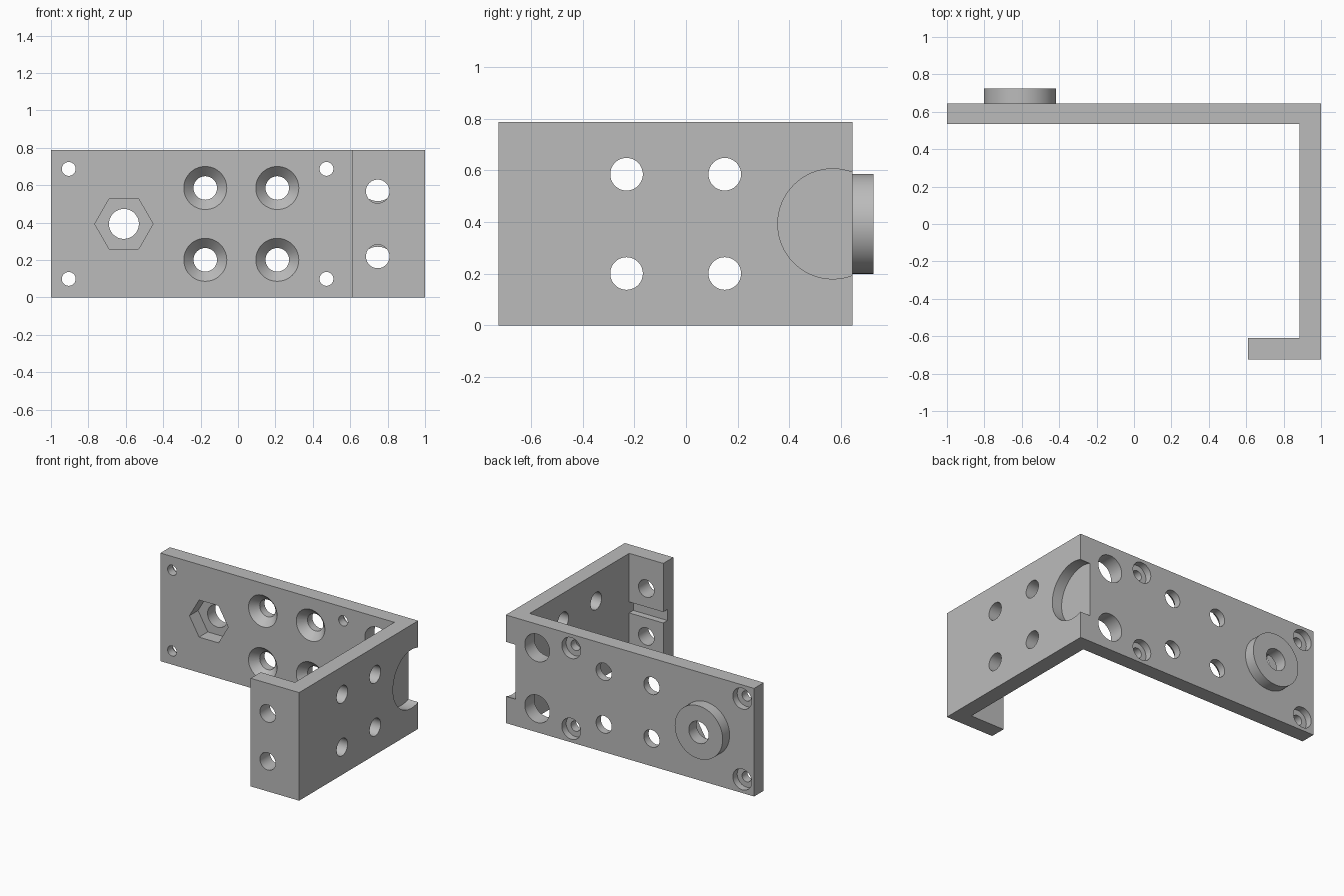
import bpy, bmesh
from math import radians
from mathutils import Matrix, Vector

cube = bpy.data.objects.get("Cube")
if cube:
    bpy.data.objects.remove(cube, do_unlink=True)

grey = bpy.data.materials.new("machined grey")
grey.use_nodes = True
colour = (0.5, 0.5, 0.5, 1)
grey.diffuse_color = colour
grey.node_tree.nodes["Principled BSDF"].inputs["Base Color"].default_value = colour

HEIGHT, MID = 0.787, 0.393
FRONT, LIP_IN, PLATE_IN, PLATE_OUT, BACK = -0.725, -0.61, 0.535, 0.645, 0.725
WALL_IN, LIP_END = 0.885, 0.61
AXES = {"x": Matrix.Rotation(radians(90), 4, "Y"),
        "y": Matrix.Rotation(radians(-90), 4, "X")}


def add_object(name, bm):
    bmesh.ops.recalc_face_normals(bm, faces=bm.faces)
    mesh = bpy.data.meshes.new(name)
    bm.to_mesh(mesh)
    bm.free()
    mesh.materials.append(grey)
    obj = bpy.data.objects.new(name, mesh)
    bpy.context.collection.objects.link(obj)
    return obj


def round_bar(name, axis, start, end, r1, r2=None, sides=48, spin=0):
    """Cylinder, cone or prism running along an axis from start to end."""
    length = getattr(end - start, axis)
    bm = bmesh.new()
    bmesh.ops.create_cone(
        bm, cap_ends=True, segments=sides, radius1=r1, radius2=r2 or r1, depth=length,
        matrix=Matrix.Translation((start + end) / 2) @ AXES[axis]
        @ Matrix.Rotation(radians(spin), 4, "Z"))
    return add_object(name, bm)


def combine(tool, operation="DIFFERENCE"):
    """Apply one boolean to the bracket and drop the tool."""
    mod = bracket.modifiers.new("shape", "BOOLEAN")
    mod.operation, mod.solver, mod.object = operation, "EXACT", tool
    bpy.context.view_layer.objects.active = bracket
    bpy.ops.object.modifier_apply(modifier=mod.name)
    bpy.data.objects.remove(tool, do_unlink=True)


def drill_y(x, z, y0, y1, r1, r2=None, **kw):
    combine(round_bar("drill", "y", Vector((x, y0, z)), Vector((x, y1, z)), r1, r2, **kw))


def drill_x(y, z, x0, x1, r):
    combine(round_bar("drill", "x", Vector((x0, y, z)), Vector((x1, y, z)), r, sides=64))


# Bracket: hooked plan profile raised to full height
profile = [(-1, PLATE_OUT), (-1, PLATE_IN), (WALL_IN, PLATE_IN), (WALL_IN, LIP_IN),
           (LIP_END, LIP_IN), (LIP_END, FRONT), (1, FRONT), (1, PLATE_OUT)]
bm = bmesh.new()
base = bm.faces.new([bm.verts.new((x, y, 0)) for x, y in profile])
top = bmesh.ops.extrude_face_region(bm, geom=[base])["geom"]
bmesh.ops.translate(bm, vec=(0, 0, HEIGHT),
                    verts=[v for v in top if isinstance(v, bmesh.types.BMVert)])
bracket = add_object("bracket", bm)

# Round boss on the back, with a nut pocket and a through hole
boss_x = -0.61
combine(round_bar("boss", "y", Vector((boss_x, 0.6, MID)), Vector((boss_x, BACK, MID)),
                  0.193, sides=64), "UNION")
drill_y(boss_x, MID, 0.5, PLATE_IN + 0.1, 0.156, sides=6, spin=30)
drill_y(boss_x, MID, 0.5, 0.8, 0.08)

for side in (-1, 1):
    # Countersunk holes in the plate
    z = MID + side * 0.192
    for x in (-0.175, 0.21):
        drill_y(x, z, 0.5, 0.7, 0.063)
        drill_y(x, z, PLATE_IN - 0.02, PLATE_IN + 0.055, 0.134, 0.063)
    # Plain holes in the side wall
    for y in (-0.23, 0.15):
        drill_x(y, z, 0.8, 1.1, 0.063)
    # Small corner holes, counterbored from the back
    z = MID + side * 0.294
    for x in (-0.905, 0.473):
        drill_y(x, z, 0.5, 0.7, 0.037)
        drill_y(x, z, PLATE_OUT - 0.05, 0.7, 0.076)
    # Holes in the lip and larger access holes behind them
    drill_y(0.747, MID + side * 0.174, -0.8, -0.5, 0.063)
    drill_y(0.747, MID + side * 0.222, 0.5, 0.7, 0.1)

# Shallow round recess on the outside corner
drill_x(0.568, MID, 0.92, 1.1, 0.213)

# Groove across the inside of the lip
bm = bmesh.new()
bmesh.ops.create_cube(bm, size=1)
bmesh.ops.scale(bm, vec=(WALL_IN - 0.5, 0.1, 0.08), verts=bm.verts)
bmesh.ops.translate(bm, vec=((WALL_IN + 0.5) / 2, LIP_IN + 0.002, MID), verts=bm.verts)
combine(add_object("groove", bm))

# Smooth bores, crisp edges
bpy.ops.object.select_all(action="DESELECT")
bracket.select_set(True)
bpy.context.view_layer.objects.active = bracket
bpy.ops.object.shade_smooth_by_angle(angle=radians(30))
